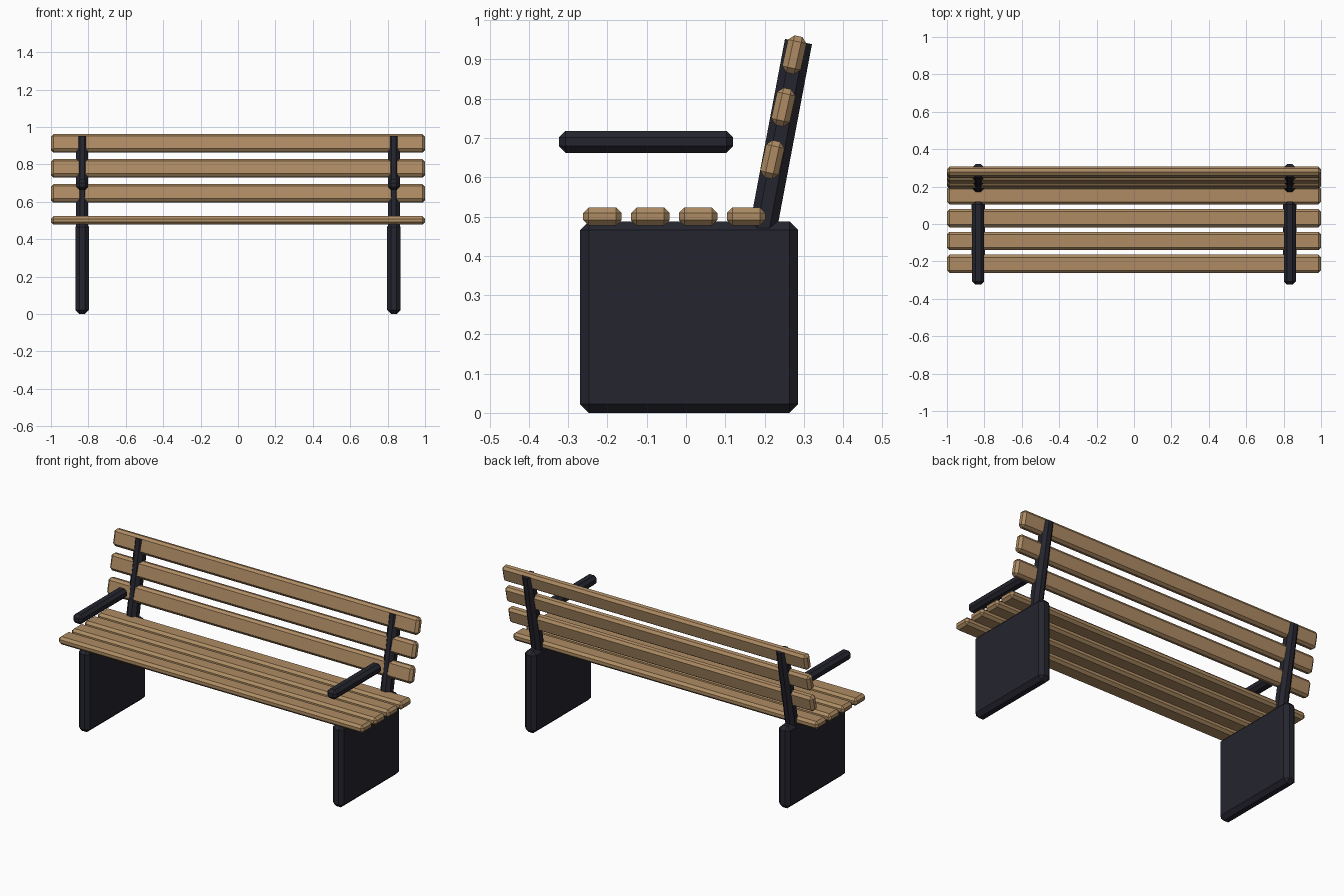
import bpy
import bmesh
import math
from mathutils import Matrix

default = bpy.data.objects.get("Cube")
if default:
    bpy.data.objects.remove(default, do_unlink=True)


def make_material(name, rgb):
    mat = bpy.data.materials.new(name)
    mat.use_nodes = True
    colour = (*rgb, 1.0)
    mat.diffuse_color = colour
    mat.node_tree.nodes["Principled BSDF"].inputs["Base Color"].default_value = colour
    return mat


wood = make_material("tan wood", (0.42, 0.26, 0.125))
iron = make_material("dark iron", (0.018, 0.018, 0.028))


def chamfered_box(name, size, location, chamfer, mat, tilt=0.0, long_edges_only=False):
    """Box with flat chamfers, leaning back by tilt about the x axis."""
    bm = bmesh.new()
    bmesh.ops.create_cube(bm, size=1.0, matrix=Matrix.Diagonal((*size, 1.0)))
    edges = bm.edges[:]
    if long_edges_only:
        edges = [e for e in edges if abs(e.verts[0].co.z - e.verts[1].co.z) > chamfer]
    bmesh.ops.bevel(bm, geom=edges, offset=chamfer, segments=1, affect='EDGES')
    mesh = bpy.data.meshes.new(name)
    bm.to_mesh(mesh)
    bm.free()
    mesh.materials.append(mat)
    obj = bpy.data.objects.new(name, mesh)
    obj.location = location
    obj.rotation_euler.x = -tilt
    bpy.context.collection.objects.link(obj)
    return obj


# Seat slats, front to back
for i in range(4):
    chamfered_box(f"seat_slat_{i + 1}", (2.0, 0.098, 0.046),
                  (0, -0.213 + 0.122 * i, 0.5), 0.014, wood)

# Backrest slats, bottom to top
for i in range(3):
    chamfered_box(f"back_slat_{i + 1}", (2.0, 0.048, 0.097),
                  (0, 0.22 + 0.028 * i, 0.645 + 0.1335 * i), 0.014, wood,
                  tilt=math.radians(12.5))

# Leg panel, back post and armrest on each side
for side, x in (("left", 0.833), ("right", -0.833)):
    chamfered_box(f"{side}_leg_panel", (0.074, 0.555, 0.488),
                  (x, 0.008, 0.244), 0.022, iron)
    chamfered_box(f"{side}_back_post", (0.064, 0.07, 0.5),
                  (x, 0.24, 0.7), 0.019, iron,
                  tilt=math.radians(10.7), long_edges_only=True)
    chamfered_box(f"{side}_armrest", (0.064, 0.444, 0.056),
                  (x, -0.102, 0.69), 0.017, iron)
